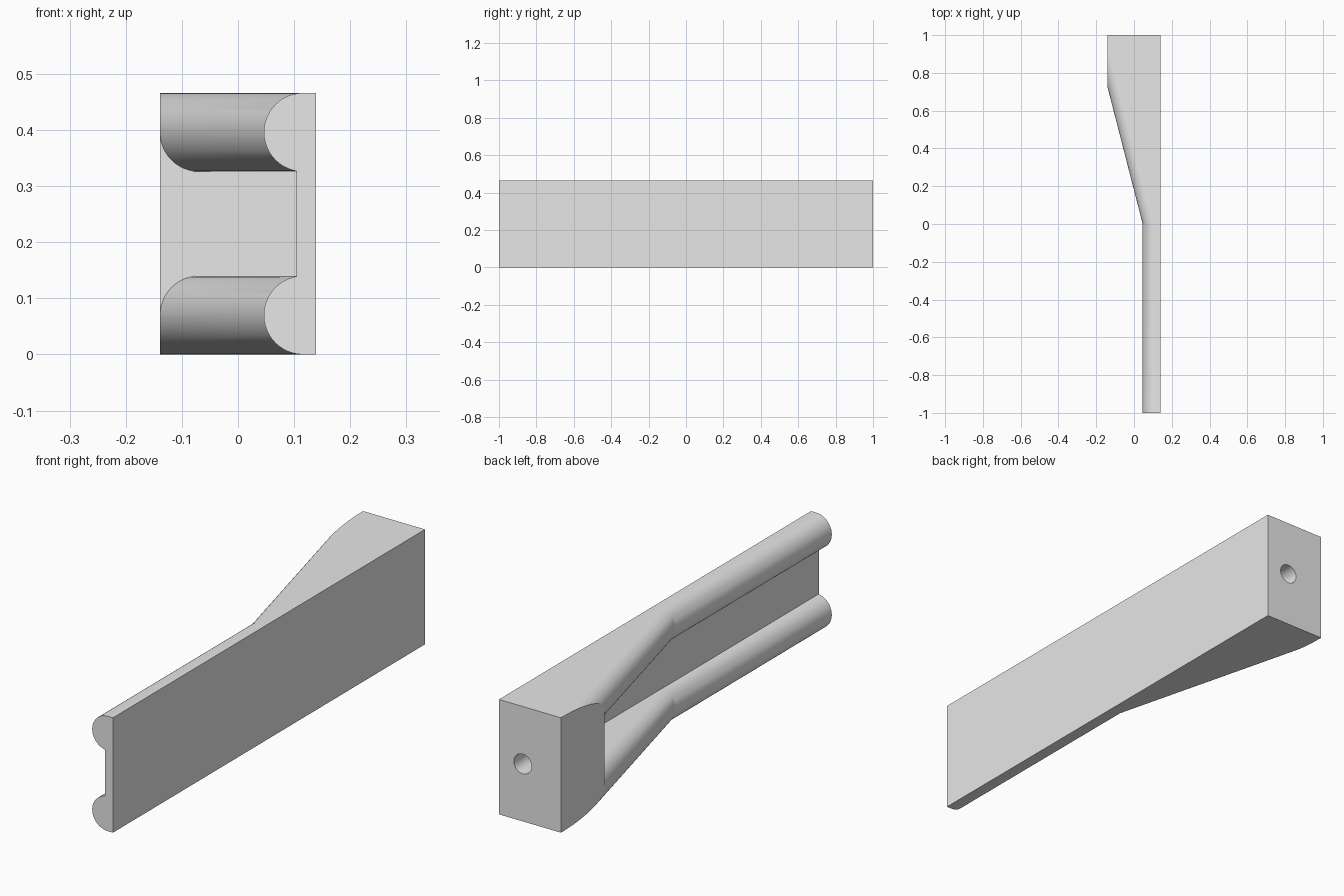
import bpy, bmesh, math
from mathutils import Matrix, Vector

old = bpy.data.objects.get("Cube")
if old:
    bpy.data.objects.remove(old, do_unlink=True)

SIDE, HEIGHT = 0.139, 0.466          # half width, full height
R, TIP, WEB = 0.07, 0.046, 0.104     # rail radius, rail crest, groove floor
BLOCK_Y = 0.72                       # where the grip block begins
SLOPE = (TIP + SIDE) / BLOCK_Y
SEGS = 24

grey = bpy.data.materials.new("light grey")
grey.use_nodes = True
grey.diffuse_color = (0.8, 0.8, 0.8, 1)
grey.node_tree.nodes["Principled BSDF"].inputs["Base Color"].default_value = (0.8, 0.8, 0.8, 1)


def make_object(name, bm):
    bmesh.ops.recalc_face_normals(bm, faces=bm.faces)
    mesh = bpy.data.meshes.new(name)
    bm.to_mesh(mesh)
    bm.free()
    mesh.materials.append(grey)
    obj = bpy.data.objects.new(name, mesh)
    bpy.context.collection.objects.link(obj)
    return obj


def box(name, low, high):
    low, high = Vector(low), Vector(high)
    bm = bmesh.new()
    bmesh.ops.create_cube(bm, size=1, matrix=Matrix.Translation((low + high) / 2)
                          @ Matrix.Diagonal((*(high - low), 1)))
    return make_object(name, bm)


def combine(target, tool, operation):
    mod = target.modifiers.new(operation.lower(), "BOOLEAN")
    mod.operation, mod.object, mod.solver = operation, tool, "EXACT"
    bpy.context.view_layer.objects.active = target
    bpy.ops.object.modifier_apply(modifier=mod.name)
    bpy.data.objects.remove(tool, do_unlink=True)


def section(y):
    """Two rounded rails joined by a flat back, rails growing along the ramp."""
    centre = TIP + R - SLOPE * max(y, 0)
    lower = []
    for i in range(SEGS):
        a = math.pi * i / SEGS
        x = centre - R * math.sin(a)
        lower.append((min(x, WEB) if i > SEGS / 2 else x, R - R * math.cos(a)))
    lower.append((WEB, 2 * R))
    upper = [(x, HEIGHT - z) for x, z in reversed(lower)]
    return [(x, y, z) for x, z in [(SIDE, 0)] + lower + upper + [(SIDE, HEIGHT)]]


# Railed bar: loft of the section along the straight part and the ramp
bm = bmesh.new()
rings = [[bm.verts.new(p) for p in section(y)] for y in (-1, 0, 1.1)]
count = len(rings[0])
for a, b in zip(rings, rings[1:]):
    for i in range(count):
        j = (i + 1) % count
        bm.faces.new((a[i], a[j], b[j], b[i]))
bm.faces.new(rings[0])
bm.faces.new(rings[-1])
bar = make_object("railed_bar", bm)

# Solid block closing the groove, then trim to the outer limits
combine(bar, box("block", (-0.4, BLOCK_Y, R), (0.12, 1.2, HEIGHT - R)), "UNION")
combine(bar, box("limits", (-SIDE, -1.5, -0.5), (0.5, 1, 1)), "INTERSECT")

# Blind hole in the back end
bm = bmesh.new()
bmesh.ops.create_cone(bm, cap_ends=True, segments=48, radius1=0.04, radius2=0.04, depth=0.5,
                      matrix=Matrix.Translation((0.032, 1, HEIGHT / 2))
                      @ Matrix.Rotation(math.pi / 2, 4, "X"))
combine(bar, make_object("hole", bm), "DIFFERENCE")

bpy.ops.object.select_all(action="DESELECT")
bar.select_set(True)
bpy.context.view_layer.objects.active = bar
bpy.ops.object.shade_smooth_by_angle(angle=math.radians(12))
